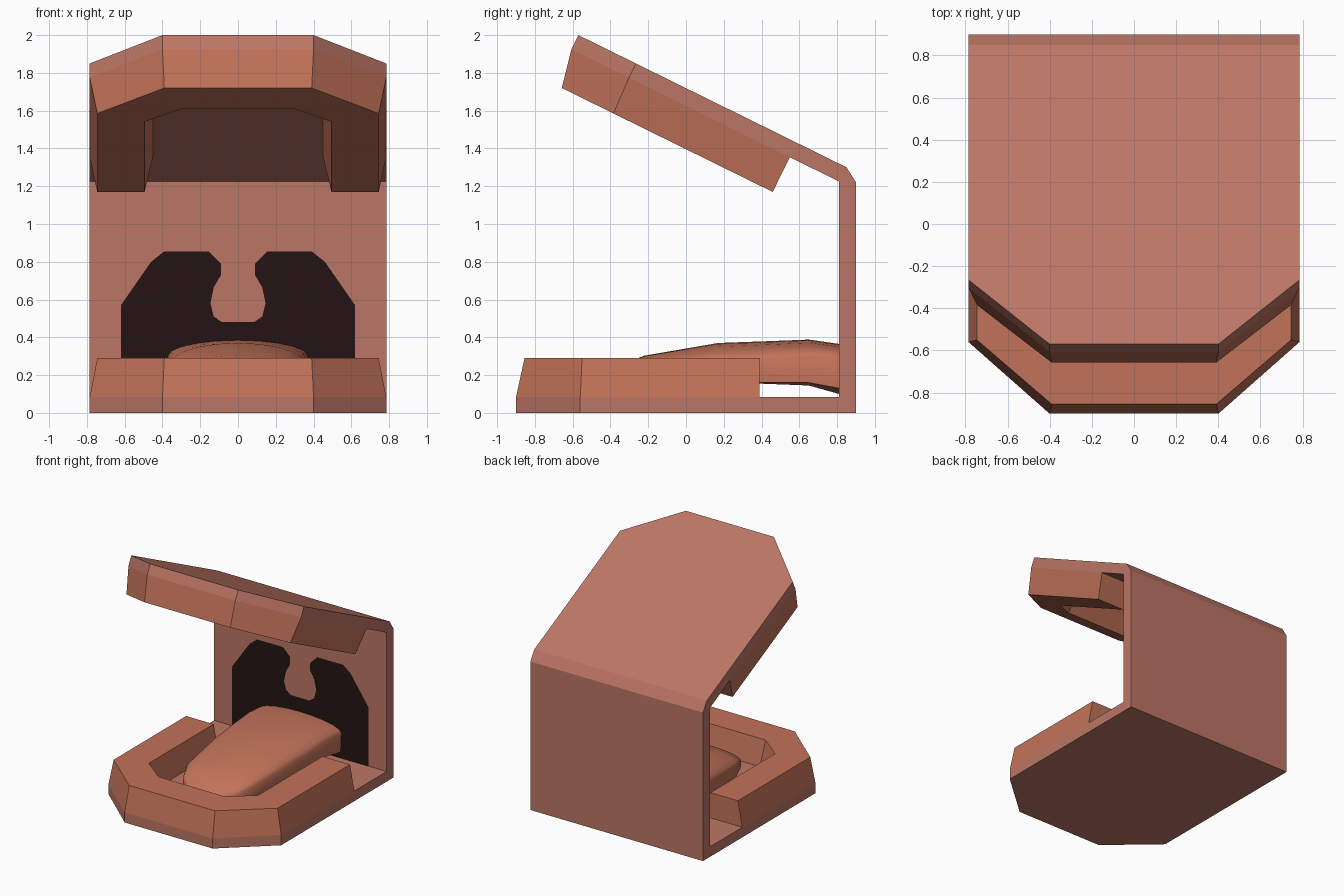
import bpy, bmesh, math
from mathutils import Vector

if "Cube" in bpy.data.objects:
    bpy.data.objects.remove(bpy.data.objects["Cube"])


def material(name, rgb):
    m = bpy.data.materials.new(name)
    m.diffuse_color = (*rgb, 1)
    m.use_nodes = True
    m.node_tree.nodes["Principled BSDF"].inputs["Base Color"].default_value = m.diffuse_color
    return m


skin = material("skin", (0.50, 0.18, 0.13))
gum = material("gum", (0.54, 0.17, 0.10))
dark = material("dark", (0.018, 0.007, 0.007))


def finish(bm, name, mat):
    bmesh.ops.remove_doubles(bm, verts=bm.verts, dist=1e-5)
    bmesh.ops.recalc_face_normals(bm, faces=bm.faces)
    me = bpy.data.meshes.new(name)
    bm.to_mesh(me)
    bm.free()
    ob = bpy.data.objects.new(name, me)
    bpy.context.collection.objects.link(ob)
    me.materials.append(mat)
    return ob


def loft(name, rings, mat):
    """Skin a list of closed cross-sections and cap both ends."""
    bm = bmesh.new()
    vs = [[bm.verts.new(p) for p in r] for r in rings]
    n = len(rings[0])
    for a, b in zip(vs, vs[1:]):
        for i in range(n):
            j = (i + 1) % n
            bm.faces.new((a[i], a[j], b[j], b[i]))
    bm.faces.new(vs[0])
    bm.faces.new(vs[-1])
    return finish(bm, name, mat)


# Upper jaw frame: the lower jaw flipped over and tilted
TILT = math.atan(0.4925)
C, S = math.cos(TILT), math.sin(TILT)


def upper(p):
    x, y, z = p
    return Vector((x, -0.57 + (y + 0.9) * C - z * S, 2.0 - (y + 0.9) * S - z * C))


# Outer shell: floor, back wall and lid as one bent plate
T = 0.083
lid = [(hw, upper((0, y, 0))[1:], upper((0, y, T))[1:]) for hw, y in ((0.785, -0.56), (0.4, -0.9))]
stations = [(0.4, (-0.9, 0), (-0.9, T)),
            (0.785, (-0.56, 0), (-0.56, T)),
            (0.785, (0.9, 0), (0.81, T)),
            (0.785, (0.9, 1.22), (0.81, 1.225)),
            (0.785, (0.85, 1.30), (0.81, 1.225))] + lid
loft("shell", [[(-w, *o), (w, *o), (w, *i), (-w, *i)] for w, o, i in stations], skin)

# Gum ridges: half path of (outer root, outer tip, inner tip, inner root)
half = [((0.785, 0.39), (0.745, 0.39), (0.495, 0.39), (0.45, 0.39)),
        ((0.785, -0.56), (0.745, -0.55), (0.495, -0.45), (0.45, -0.43)),
        ((0.4, -0.9), (0.39, -0.855), (0.3, -0.605), (0.28, -0.56))]
path = half + [[(-x, y) for x, y in s] for s in reversed(half)]
rings = [[Vector((x, y, z)) for (x, y), z in zip(s, (T, 0.29, 0.29, T))] for s in path]
loft("lower_gum", rings, gum)
loft("upper_gum", [[upper(p) for p in r] for r in rings], gum)

# Tongue: (y, half width, top, shoulder, side bottom, centre bottom)
sections = [(-0.43, 0.16, 0.19, 0.17, 0.14, 0.13),
            (-0.36, 0.25, 0.25, 0.20, 0.14, 0.12),
            (-0.22, 0.31, 0.303, 0.235, 0.14, 0.12),
            (0.17, 0.35, 0.37, 0.265, 0.155, 0.145),
            (0.39, 0.365, 0.378, 0.28, 0.16, 0.155),
            (0.65, 0.372, 0.388, 0.30, 0.16, 0.145),
            (0.812, 0.375, 0.365, 0.29, 0.13, 0.10)]
tongue_rings = []
for y, w, top, sh, side, mid in sections:
    arc = [(w * math.cos(math.pi * k / 10), y, sh + (top - sh) * math.sin(math.pi * k / 10))
           for k in range(11)]
    under = [(-w * 0.98, y, side), (-w * 0.5, y, mid), (w * 0.5, y, mid), (w * 0.98, y, side)]
    tongue_rings.append(arc + under)
tongue = loft("tongue", tongue_rings, gum)
bpy.context.view_layer.objects.active = tongue
tongue.select_set(True)
bpy.ops.object.shade_smooth_by_angle(angle=math.radians(40))

# Dark throat opening on the back wall, outlined around the hanging uvula
right = [(0.62, T), (0.62, 0.57), (0.46, 0.80), (0.39, 0.855), (0.155, 0.855), (0.09, 0.79),
         (0.09, 0.73), (0.128, 0.665), (0.146, 0.58), (0.128, 0.51), (0.085, 0.48)]
outline = right + [(-x, z) for x, z in reversed(right)]
bm = bmesh.new()
bm.faces.new([bm.verts.new((x, 0.807, z)) for x, z in outline])
throat = finish(bm, "throat", dark)
if throat.data.polygons[0].normal.y > 0:
    throat.data.flip_normals()
